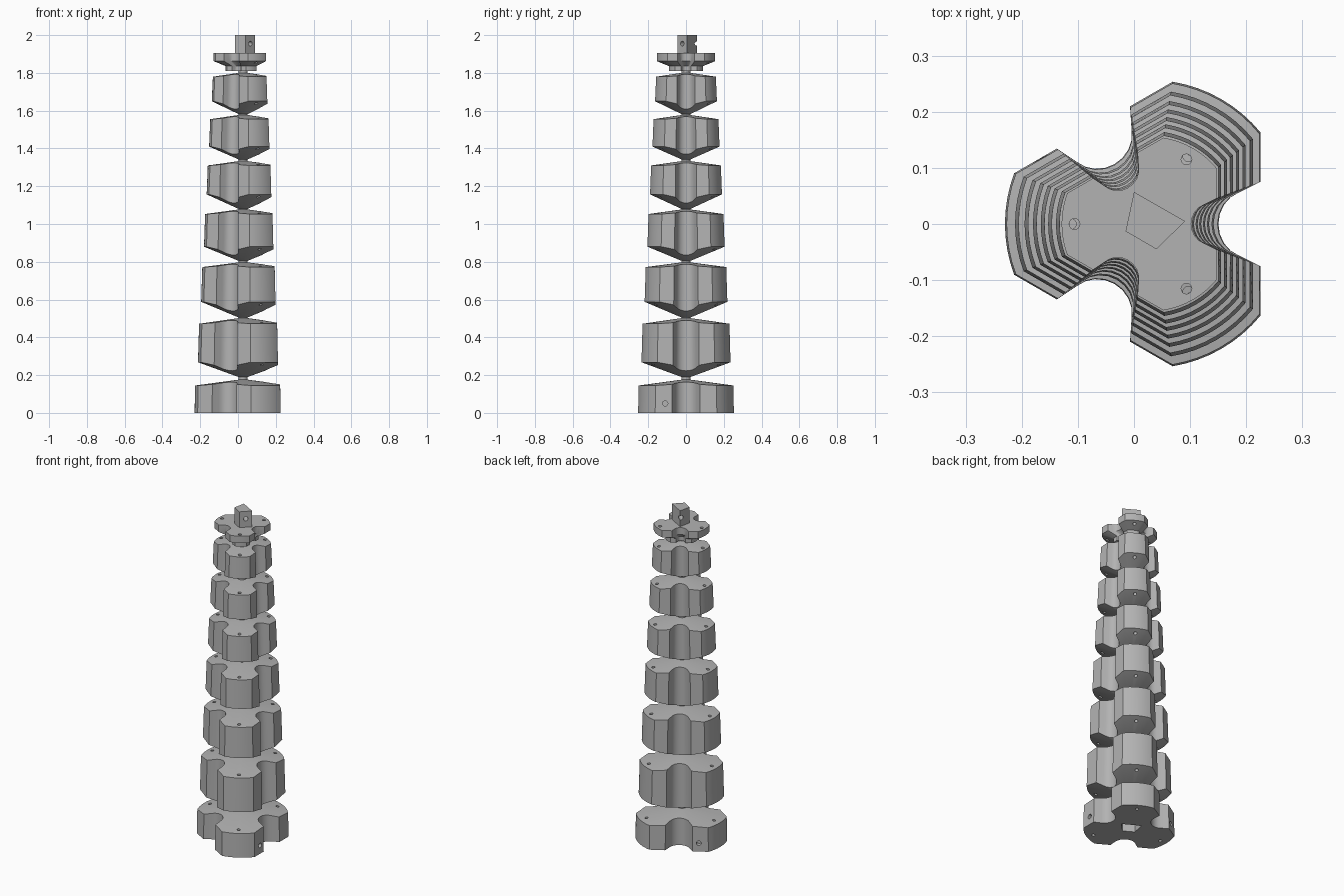
import bpy, bmesh, math
from mathutils import Matrix, Vector

if "Cube" in bpy.data.objects:
    bpy.data.objects.remove(bpy.data.objects["Cube"], do_unlink=True)

AXIS = Vector((0.027, 0, 0))     # shared axis of all the lobed parts
NECK = 0.024

grey = bpy.data.materials.new("plain_grey")
grey.use_nodes = True
grey.diffuse_color = (0.45, 0.45, 0.45, 1)
grey.node_tree.nodes["Principled BSDF"].inputs["Base Color"].default_value = (0.45, 0.45, 0.45, 1)


def star(R):
    """Three-lobed outline: flats with a round notch, joined by outer arcs."""
    half = [(0.48, 0), (0.49, 0.07), (0.52, 0.135), (0.565, 0.185), (0.625, 0.22), (0.773, 0.293)]
    sector = [(x, -y) for x, y in reversed(half[1:])] + half
    a0, a1, n = math.radians(39.4), math.radians(80.6), 8
    sector += [(math.cos(a0 + (a1 - a0) * i / n), math.sin(a0 + (a1 - a0) * i / n)) for i in range(n + 1)]
    return [Matrix.Rotation(k * math.tau / 3, 3, 'Z') @ Vector((x * R, y * R, 0))
            for k in range(3) for x, y in sector]


def flat_ring(R, z):
    return [p + Vector((0, 0, z)) for p in star(R)]


def cone_ring(R, rim, apex):
    """Outline whose heights follow a cone from the rim to the neck."""
    slope = (apex - rim) / (R - NECK)
    return [p + Vector((0, 0, rim + slope * (R - p.length))) for p in star(R)]


def neck_ring(R, z):
    return [p.normalized() * NECK + Vector((0, 0, z)) for p in star(R)]


def finish(name, bm, material=True):
    bmesh.ops.recalc_face_normals(bm, faces=bm.faces)
    me = bpy.data.meshes.new(name)
    bm.to_mesh(me)
    bm.free()
    ob = bpy.data.objects.new(name, me)
    ob.location = AXIS
    bpy.context.collection.objects.link(ob)
    if material:
        me.materials.append(grey)
    return ob


def loft(name, rings):
    bm = bmesh.new()
    loops = [[bm.verts.new(p) for p in ring] for ring in rings]
    for a, b in zip(loops, loops[1:]):
        for i in range(len(a)):
            j = (i + 1) % len(a)
            bm.faces.new((a[i], a[j], b[j], b[i]))
    bm.faces.new(list(reversed(loops[0])))
    bm.faces.new(loops[-1])
    return finish(name, bm)


def add_rod(bm, centre, direction, radius, length):
    turn = Vector((0, 0, 1)).rotation_difference(Vector(direction)).to_matrix().to_4x4()
    bmesh.ops.create_cone(bm, cap_ends=True, segments=16, radius1=radius, radius2=radius,
                          depth=length, matrix=Matrix.Translation(centre) @ turn)


def add_post(bm, z0, z1, grow=1.0):
    """Four-sided keyed post."""
    outline = [(-0.027, 0.057), (-0.042, -0.013), (0.013, -0.045), (0.064, 0.005)]
    low, high = ([bm.verts.new((x * grow, y * grow, z)) for x, y in outline] for z in (z0, z1))
    bm.faces.new(list(reversed(low)))
    bm.faces.new(high)
    for i in range(4):
        j = (i + 1) % 4
        bm.faces.new((low[i], low[j], high[j], high[i]))


def cut(ob, bm):
    """Cut the cutter mesh out of the part, then set its shading."""
    cutter = finish("hole_cutter", bm, False)
    cutter.hide_render = True
    mod = ob.modifiers.new("holes", 'BOOLEAN')
    mod.operation, mod.solver, mod.object = 'DIFFERENCE', 'EXACT', cutter
    bpy.ops.object.select_all(action='DESELECT')
    bpy.context.view_layer.objects.active = ob
    ob.select_set(True)
    bpy.ops.object.modifier_apply(modifier=mod.name)
    bpy.data.objects.remove(cutter, do_unlink=True)
    bpy.ops.object.shade_smooth_by_angle(angle=math.radians(25))


def cable_holes(radius, z, height):
    bm = bmesh.new()
    for k in range(3):
        a = math.pi / 3 + k * math.tau / 3
        add_rod(bm, (radius * math.cos(a), radius * math.sin(a), z), (0, 0, 1), 0.0095, height)
    return bm


# Base: flat underside, shallow cone on top, keyed socket and two side holes
base = loft("base", [flat_ring(0.257, 0), cone_ring(0.254, 0.145, 0.176), neck_ring(0.254, 0.176)])
holes = cable_holes(0.215, 0.1, 0.4)
add_post(holes, -0.02, 0.1, 1.08)
for angle, side in ((0, -0.11), (120, 0.11)):
    spin = Matrix.Rotation(math.radians(angle), 3, 'Z')
    add_rod(holes, spin @ Vector((0.2, side, 0.05)), spin @ Vector((1, 0, 0)), 0.014, 0.06)
cut(base, holes)

# Vertebra blocks: lower apex, lower rim, upper rim, upper apex, lower and upper radius
blocks = [
    (0.19, 0.268, 0.472, 0.502, 0.239, 0.233),
    (0.505, 0.588, 0.772, 0.797, 0.222, 0.216),
    (0.805, 0.88, 1.053, 1.077, 0.207, 0.201),
    (1.08, 1.157, 1.31, 1.333, 0.193, 0.187),
    (1.342, 1.41, 1.555, 1.577, 0.18, 0.174),
    (1.582, 1.65, 1.78, 1.8, 0.166, 0.16),
]
necks = [0.176]
for i, (apex0, rim0, rim1, apex1, r0, r1) in enumerate(blocks):
    block = loft(f"vertebra_{i + 1}", [neck_ring(r0, apex0), cone_ring(r0, rim0, apex0),
                                       cone_ring(r1, rim1, apex1), neck_ring(r1, apex1)])
    cut(block, cable_holes(0.84 * r0, (rim0 + rim1) / 2, 0.5))
    necks += [apex0, apex1]
necks.append(1.81)

# Thin necks joining the blocks
for i in range(0, len(necks), 2):
    bm = bmesh.new()
    low, high = necks[i] - 0.01, necks[i + 1] + 0.01
    add_rod(bm, (0, 0, (low + high) / 2), (0, 0, 1), NECK, high - low)
    neck = finish(f"neck_{i // 2 + 1}", bm)
    neck.data.shade_smooth()
    neck.data.set_sharp_from_angle(angle=math.radians(30))

# Top plate with a small lobed hub under it
plate = loft("top_plate", [flat_ring(0.092, 1.81), flat_ring(0.092, 1.836),
                           flat_ring(0.156, 1.862), flat_ring(0.156, 1.904)])
cut(plate, cable_holes(0.133, 1.86, 0.3))

# Keyed post with a cross hole
bm = bmesh.new()
add_post(bm, 1.89, 2.0)
post = finish("top_post", bm)
bm = bmesh.new()
add_rod(bm, (0.03, -0.011, 1.955), (0.7, -0.72, 0), 0.013, 0.3)
cut(post, bm)
